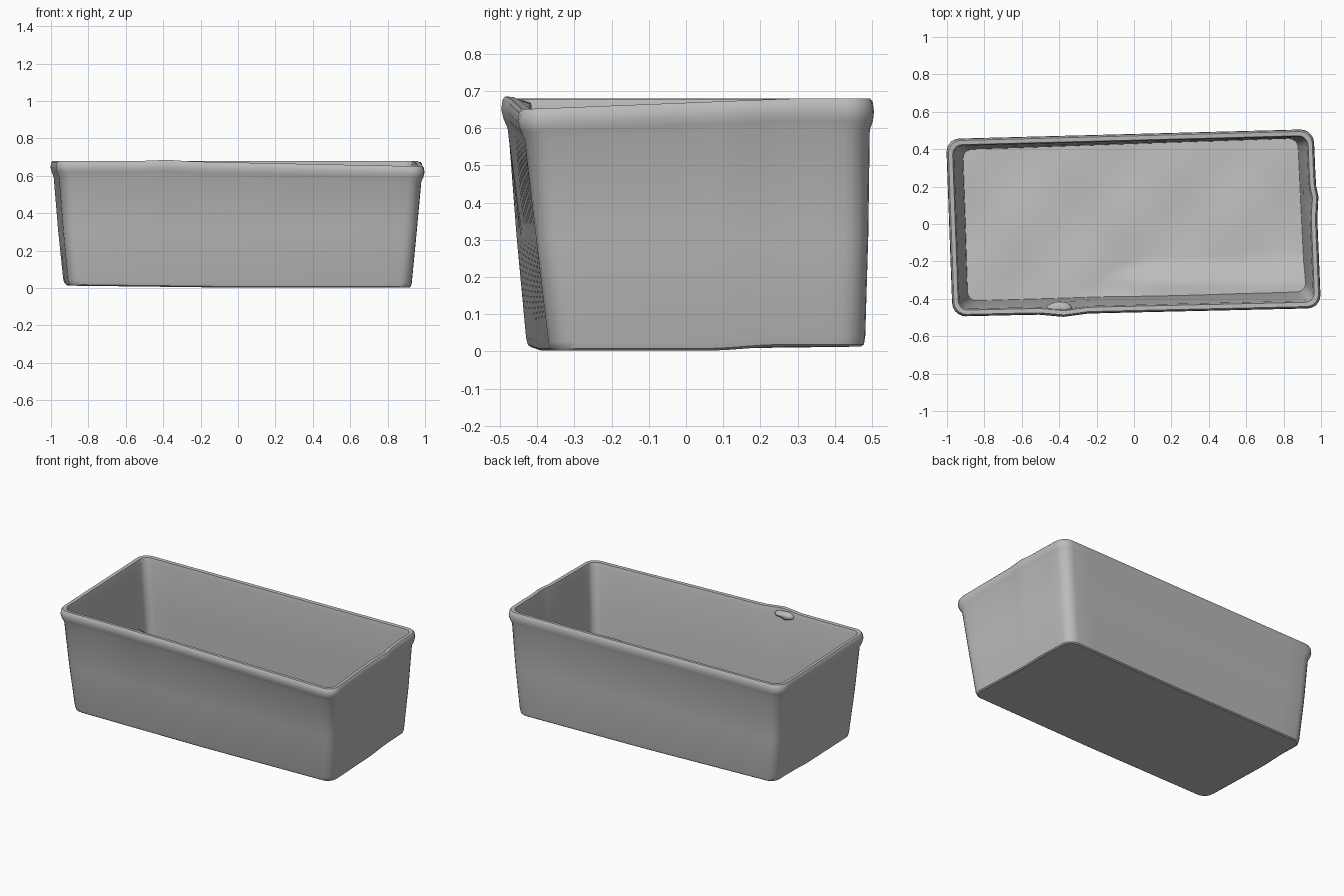
import bpy
import bmesh
from math import sin, cos, pi, exp, radians

cube = bpy.data.objects.get("Cube")
if cube:
    bpy.data.objects.remove(cube, do_unlink=True)

# One plain grey
grey = bpy.data.materials.new("plain_grey")
grey.use_nodes = True
colour = (0.5, 0.5, 0.5, 1)
grey.diffuse_color = colour
grey.node_tree.nodes["Principled BSDF"].inputs["Base Color"].default_value = colour

# Slightly skewed outlines: front-left, front-right, back-right, back-left
BASE = [(-0.905, -0.43), (0.93, -0.365), (0.89, 0.483), (-0.935, 0.42)]
RIM = [(-0.97, -0.495), (1.0, -0.45), (0.96, 0.507), (-1.005, 0.455)]


def place(u, v, t):
    """Map u, v in -1..1 into the outline at height fraction t."""
    weights = [(1 - u) * (1 - v), (1 + u) * (1 - v), (1 + u) * (1 + v), (1 - u) * (1 + v)]
    x = y = 0
    for w, b, r in zip(weights, BASE, RIM):
        x += w / 4 * (b[0] + (r[0] - b[0]) * t)
        y += w / 4 * (b[1] + (r[1] - b[1]) * t)
    return x, y


def rounded_loop(off, radius, side=14, corner=5):
    """Rounded rectangle in u, v, with subdivided long edges."""
    hx, hy = 0.97, 0.46
    cx, cy = hx - off - radius, hy - off - radius
    centres = [(cx, cy), (-cx, cy), (-cx, -cy), (cx, -cy)]
    pts = []
    for i, (px, py) in enumerate(centres):
        for k in range(corner + 1):
            a = (i + k / corner) * pi / 2
            pts.append((px + radius * cos(a), py + radius * sin(a)))
        nx, ny = centres[(i + 1) % 4]
        a = (i + 1) * pi / 2
        for k in range(1, side):
            f = k / side
            pts.append((px + (nx - px) * f + radius * cos(a),
                        py + (ny - py) * f + radius * sin(a)))
    return [(x / hx, y / hy) for x, y in pts]


def warp(x, y, z, t):
    """Sagging rim, uneven base and small dents."""
    if t < 0.1:
        step = min(1, max(0, (y - 0.08) / 0.15))
        z += 0.002 + 0.011 * step + 0.012 * max(0, -x)
    if t > 0.85:
        z -= 0.03 * max(0, (x + 0.4) / 1.4) * max(0, 0.3 - y) / 0.75
        if y < -0.3:
            bump = exp(-((x + 0.38) / 0.07) ** 2)
            y -= 0.015 * bump
            z += 0.006 * bump
        if x > 0.8:
            x += 0.012 * exp(-((y - 0.13) / 0.05) ** 2)
    return x, y, z


def bridge(bm, low, high):
    for i in range(len(low)):
        j = (i + 1) % len(low)
        bm.faces.new((low[i], low[j], high[j], high[i]))


def finish(bm, name, angle):
    mesh = bpy.data.meshes.new(name)
    bm.to_mesh(mesh)
    bm.free()
    obj = bpy.data.objects.new(name, mesh)
    bpy.context.collection.objects.link(obj)
    mesh.materials.append(grey)
    bpy.ops.object.select_all(action="DESELECT")
    obj.select_set(True)
    bpy.context.view_layer.objects.active = obj
    bpy.ops.object.shade_smooth_by_angle(angle=radians(angle))


# Box shell: height fraction, inset, height, corner radius from base to inside
LEVELS = [
    (0, 0.012, 0, 0.06), (0, 0.003, 0.006, 0.07), (0.03, 0, 0.025, 0.07),
    (0.45, 0.002, 0.31, 0.07), (0.88, 0.008, 0.595, 0.07),
    (0.93, 0.001, 0.62, 0.07), (1, 0, 0.645, 0.07), (1, 0.003, 0.67, 0.07),
    (1, 0.01, 0.68, 0.065), (1, 0.032, 0.678, 0.05), (0.95, 0.036, 0.65, 0.05),
    (0.5, 0.033, 0.35, 0.05), (0.2, 0.03, 0.14, 0.05), (0.11, 0.03, 0.04, 0.05),
]
bm = bmesh.new()
rings = []
for t, off, z, radius in LEVELS:
    ring = []
    for u, v in rounded_loop(off, radius):
        x, y = place(u, v, t)
        ring.append(bm.verts.new(warp(x, y, z, t)))
    rings.append(ring)
for low, high in zip(rings, rings[1:]):
    bridge(bm, low, high)
bm.faces.new(list(reversed(rings[0])))
finish(bm, "box_shell", 35)


# Uneven inner floor, rising to a raised patch at the front right
def floor_height(x, y):
    z = 0.105 + 0.035 * x - 0.065 * y
    z += 0.01 * sin(6 * x + 3 * y) + 0.008 * sin(11 * x + 2) * cos(9 * y)
    edge = -0.14 + 0.8 * (y + 0.4)
    if y < -0.2 and x > edge:
        z += 0.055 * min(1, (x - edge) / 0.06) * min(1, (-0.2 - y) / 0.1)
    return z


bm = bmesh.new()
outline = rounded_loop(0.025, 0.05)
rings = []
STEPS = 16
for s in range(STEPS, 0, -1):
    ring = []
    for u, v in outline:
        u, v = u * s / STEPS, v * s / STEPS
        z = floor_height(*place(u, v, 0.2))
        ring.append(bm.verts.new((*place(u, v, z / 0.68), z)))
    rings.append(ring)
for outer, inner in zip(rings, rings[1:]):
    bridge(bm, outer, inner)
bm.faces.new(rings[-1])
finish(bm, "inner_floor", 40)

# Small crumpled lump on the front rim
bm = bmesh.new()
bmesh.ops.create_icosphere(bm, subdivisions=2, radius=1)
for v in bm.verts:
    wobble = 1 + 0.2 * sin(4 * v.co.x + 5 * v.co.z)
    v.co.x = -0.4 + 0.07 * v.co.x
    v.co.y = -0.45 + 0.035 * v.co.y * wobble
    v.co.z = 0.652 + 0.024 * v.co.z * wobble
finish(bm, "rim_lump", 50)
